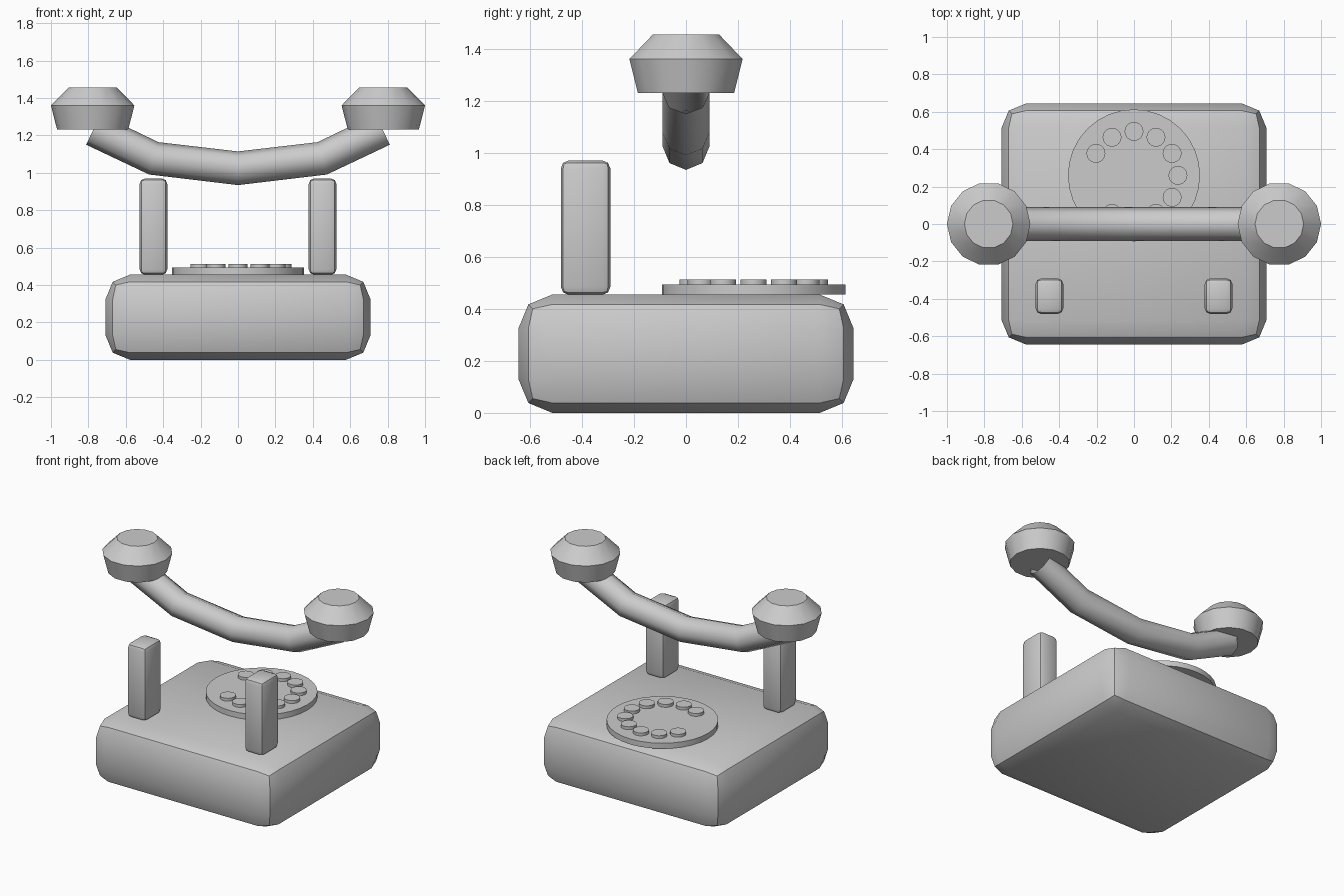
import bpy, bmesh, math
from mathutils import Matrix, Vector

cube = bpy.data.objects.get("Cube")
if cube:
    bpy.data.objects.remove(cube, do_unlink=True)

GREY = (0.6, 0.6, 0.6, 1.0)
grey = bpy.data.materials.new("plain grey")
grey.use_nodes = True
grey.diffuse_color = GREY
grey.node_tree.nodes["Principled BSDF"].inputs["Base Color"].default_value = GREY


def add_object(name, data):
    obj = bpy.data.objects.new(name, data)
    bpy.context.collection.objects.link(obj)
    data.materials.append(grey)
    return obj


def smooth(obj):
    bpy.ops.object.select_all(action='DESELECT')
    obj.select_set(True)
    bpy.context.view_layer.objects.active = obj
    bpy.ops.object.shade_smooth_by_angle(angle=math.radians(31))


def rounded_box(name, centre, size, bevel):
    """Box with two-step bevelled edges."""
    bm = bmesh.new()
    bmesh.ops.create_cube(bm, size=1)
    bmesh.ops.scale(bm, vec=size, verts=bm.verts)
    bmesh.ops.bevel(bm, geom=bm.edges[:], offset=bevel, segments=2,
                    profile=0.5, affect='EDGES')
    mesh = bpy.data.meshes.new(name)
    bm.to_mesh(mesh)
    bm.free()
    obj = add_object(name, mesh)
    obj.location = centre
    smooth(obj)


def turned(name, x, y, profile, sides):
    """Closed solid turned around z from (radius, height) pairs."""
    bm = bmesh.new()
    rings = []
    for r, z in profile:
        rings.append([bm.verts.new(Matrix.Rotation(math.tau * i / sides, 3, 'Z')
                                   @ Vector((r, 0, z))) for i in range(sides)])
    for low, high in zip(rings, rings[1:]):
        for i in range(sides):
            j = (i + 1) % sides
            bm.faces.new((low[i], low[j], high[j], high[i]))
    bm.faces.new(rings[0][::-1])
    bm.faces.new(rings[-1])
    mesh = bpy.data.meshes.new(name)
    bm.to_mesh(mesh)
    bm.free()
    obj = add_object(name, mesh)
    obj.location = (x, y, 0)
    smooth(obj)


# Body
BODY_TOP = 0.455
rounded_box("body", (0, 0, BODY_TOP / 2), (1.416, 1.288, BODY_TOP), 0.13)

# Cradle posts and handset end caps
for side, s in (("left", 1), ("right", -1)):
    rounded_box(side + "_cradle_post", (s * 0.452, -0.386, 0.712),
                (0.148, 0.19, 0.516), 0.03)
    turned(side + "_handset_cap", s * 0.777, 0,
           [(0.19, 1.23), (0.223, 1.36), (0.13, 1.455)], 14)

# Dial plate and its ring of ten buttons
DIAL_Y = 0.26
turned("dial_plate", 0, DIAL_Y, [(0.353, BODY_TOP), (0.353, 0.493)], 32)
for n in range(10):
    a = math.radians(150 - 30 * n)
    turned("dial_button_%d" % (n + 1), 0.235 * math.cos(a),
           DIAL_Y + 0.235 * math.sin(a), [(0.05, 0.49), (0.05, 0.513)], 32)

# Handset grip: an open eight-sided tube
curve = bpy.data.curves.new("handset_grip", 'CURVE')
curve.dimensions = '3D'
curve.bevel_depth = 0.09
curve.bevel_resolution = 2
half = [(0.773, 1.231), (0.45, 1.077)]
path = [(-x, z) for x, z in half] + [(0, 1.024)] + half[::-1]
spline = curve.splines.new('POLY')
spline.points.add(len(path) - 1)
for point, (x, z) in zip(spline.points, path):
    point.co = (x, 0, z, 1)
spline.use_smooth = True
add_object("handset_grip", curve)
